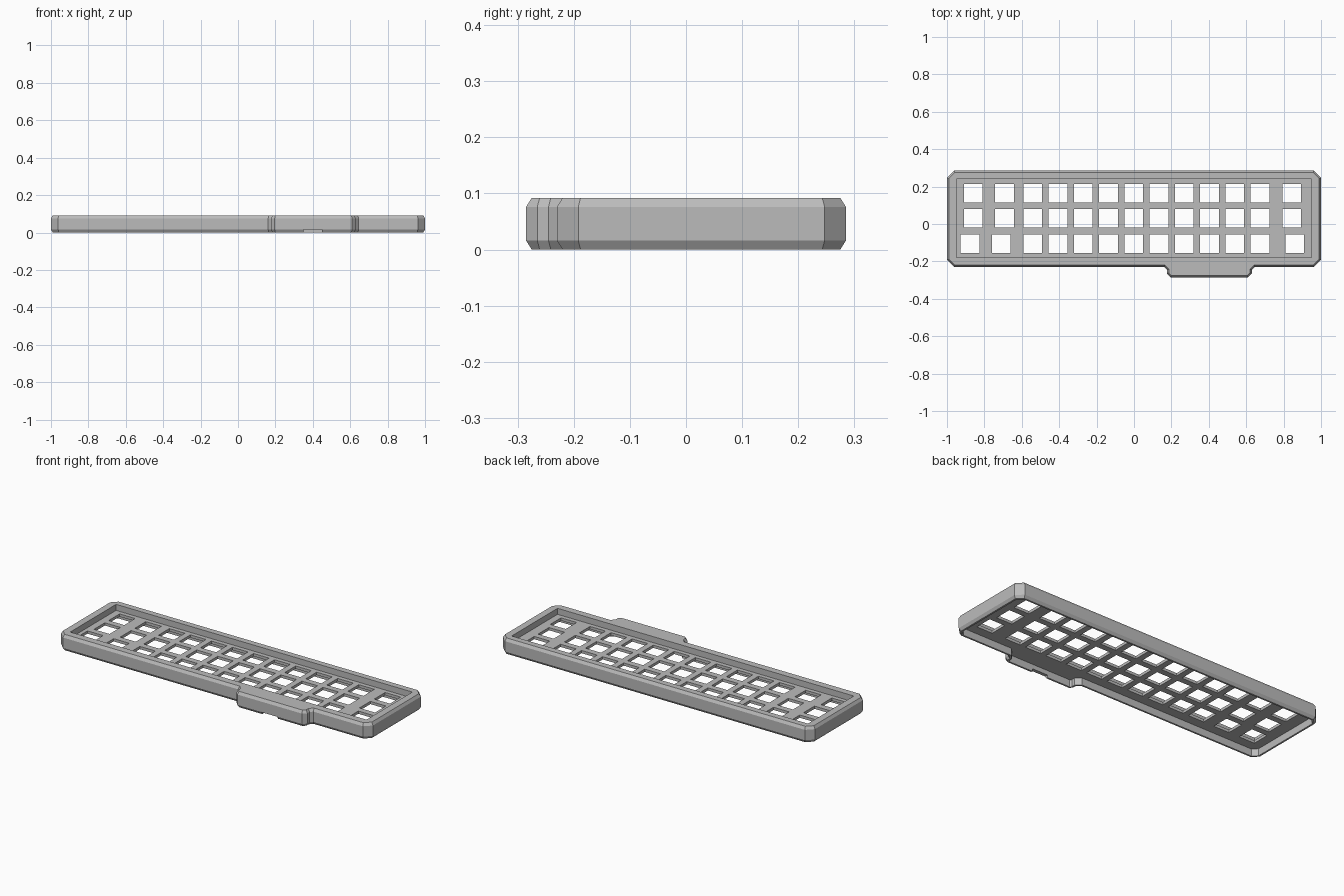
import bpy, bmesh
from math import radians
from mathutils import Vector

if "Cube" in bpy.data.objects:
    bpy.data.objects.remove(bpy.data.objects["Cube"], do_unlink=True)

HEIGHT, CHAMFER = 0.092, 0.016
PLATE_TOP, PLATE_BOTTOM = 0.057, 0.041
UNIT, HOLE = 0.135, 0.1

grey = bpy.data.materials.new("Case grey")
grey.use_nodes = True
grey.diffuse_color = (0.5, 0.5, 0.5, 1)
grey.node_tree.nodes["Principled BSDF"].inputs["Base Color"].default_value = grey.diffuse_color


def cut_corners(corners):
    """Replace each (x, y, size) corner with a flat cut of that size."""
    points = []
    for i, (x, y, size) in enumerate(corners):
        p = Vector((x, y))
        for other in (corners[i - 1], corners[(i + 1) % len(corners)]):
            points.append(p + (Vector(other[:2]) - p).normalized() * size)
    return points


def offset(points, distance):
    """Move a counter-clockwise outline inwards by a distance."""
    result = []
    for i, p in enumerate(points):
        a = (p - points[i - 1]).normalized()
        b = (points[(i + 1) % len(points)] - p).normalized()
        na, nb = Vector((-a.y, a.x)), Vector((-b.y, b.x))
        result.append(p + (na + nb) * distance / (1 + na.dot(nb)))
    return result


def loft(name, outline, levels):
    """Stack (inset, z) copies of an outline into a closed solid."""
    bm = bmesh.new()
    rings = [[bm.verts.new((p.x, p.y, z)) for p in offset(outline, inset)]
             for inset, z in levels]
    count = len(outline)
    for low, high in zip(rings, rings[1:]):
        for i in range(count):
            j = (i + 1) % count
            bm.faces.new((low[i], low[j], high[j], high[i]))
    bm.faces.new(rings[0][::-1])
    bm.faces.new(rings[-1])
    return finish(name, bm)


def boxes(name, items):
    """One mesh holding several boxes, each given as centre and size."""
    bm = bmesh.new()
    for centre, size in items:
        cube = bmesh.ops.create_cube(bm, size=1)["verts"]
        bmesh.ops.scale(bm, vec=size, verts=cube)
        bmesh.ops.translate(bm, vec=centre, verts=cube)
    return finish(name, bm)


def finish(name, bm):
    bmesh.ops.recalc_face_normals(bm, faces=bm.faces)
    mesh = bpy.data.meshes.new(name)
    bm.to_mesh(mesh)
    bm.free()
    mesh.materials.append(grey)
    obj = bpy.data.objects.new(name, mesh)
    bpy.context.collection.objects.link(obj)
    return obj


def cut(target, cutter):
    mod = target.modifiers.new(cutter.name, "BOOLEAN")
    mod.operation, mod.solver, mod.object = "DIFFERENCE", "EXACT", cutter
    bpy.context.view_layer.objects.active = target
    bpy.ops.object.modifier_apply(modifier=mod.name)
    bpy.data.objects.remove(cutter, do_unlink=True)


# Case with cut corners and a shallow housing bulging from the front
outline = cut_corners([
    (-1, -0.23, 0.038), (0.176, -0.23, 0.015), (0.176, -0.285, 0.02),
    (0.63, -0.285, 0.02), (0.63, -0.23, 0.015), (1, -0.23, 0.038),
    (1, 0.285, 0.038), (-1, 0.285, 0.038)])
case = loft("keyboard_case", outline, [
    (0.01, 0), (0, CHAMFER), (0, HEIGHT - CHAMFER), (0.01, HEIGHT)])

# Hollow underside, following the outline
cut(case, loft("underside_cutter", outline, [(0.02, -0.05), (0.02, PLATE_BOTTOM)]))

# Recess above the key plate
cut(case, boxes("recess_cutter", [((0, 0.03, PLATE_TOP + 0.05), (1.9, 0.42, 0.1))]))

# Switch holes: ten regular columns plus wider keys at the row ends
regular = [-0.541 + UNIT * i for i in range(10)]
upper = [-0.86, -0.692] + regular + [0.843]
lower = [-0.877, -0.709] + regular + [0.86]
holes = [((x, y, 0.05), (HOLE, HOLE, 0.1))
         for y, row in ((0.165, upper), (0.03, upper), (-0.105, lower))
         for x in row]
cut(case, boxes("switch_hole_cutter", holes))

# Small notch through the lower front wall of the housing
cut(case, boxes("notch_cutter", [((0.4, -0.28, 0), (0.1, 0.06, 0.03))]))

# Keep the bevels crisp
bpy.ops.object.select_all(action="DESELECT")
case.select_set(True)
bpy.context.view_layer.objects.active = case
bpy.ops.object.shade_smooth_by_angle(angle=radians(25))
